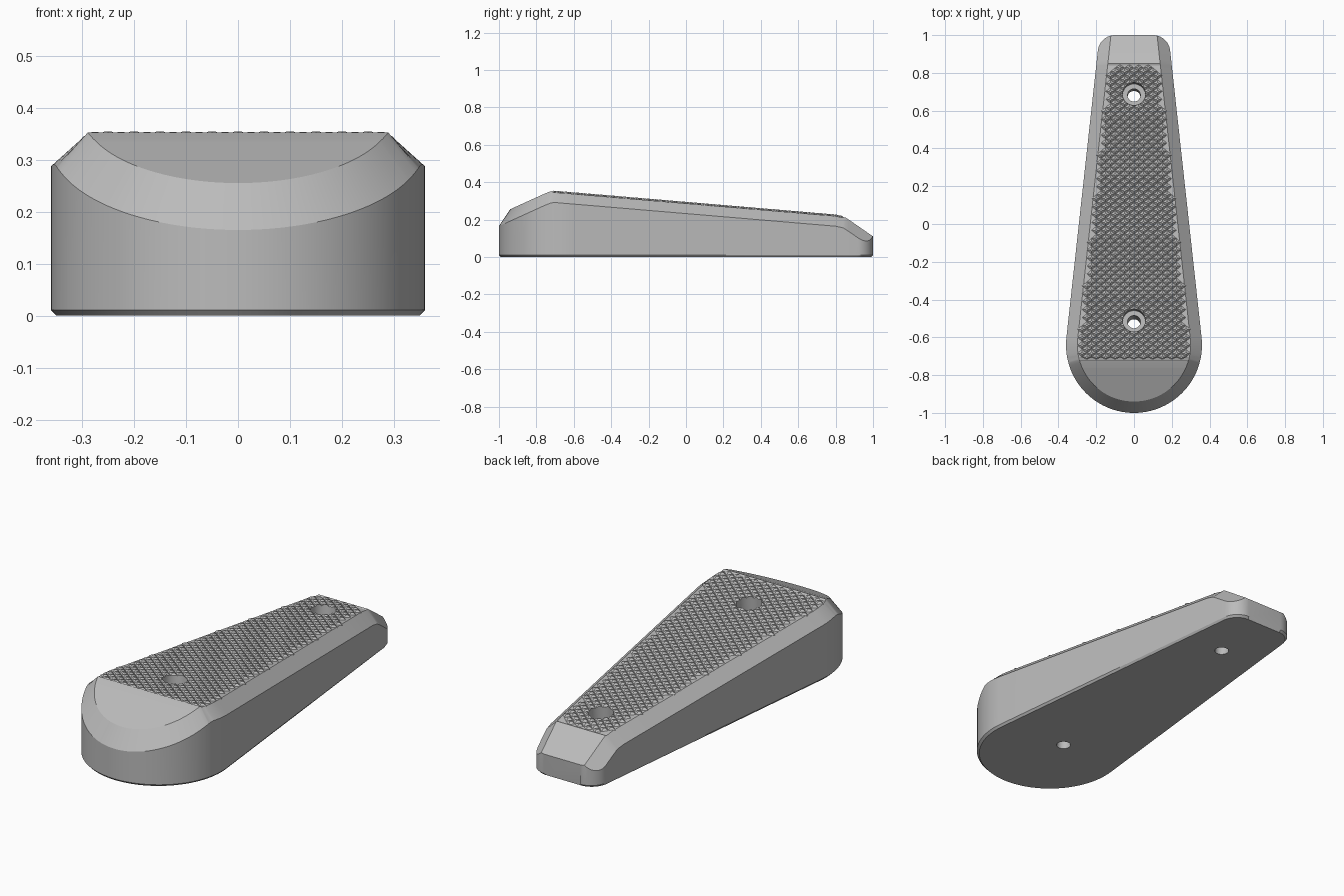
import bpy, bmesh, math

if "Cube" in bpy.data.objects:
    bpy.data.objects.remove(bpy.data.objects["Cube"], do_unlink=True)

CENTRE, RADIUS, INSET, DROP = -0.64, 0.36, 0.06, 0.063
TAPER = math.asin(0.109)
CORNER = 0.08
KNURL_START, KNURL_END, KNURL_DEPTH = -0.72, 0.85, 0.009
PROFILE = [(-1, .228), (-.76, .337), (-.735, .347), (-.715, .3545), (-.69, .3535),
           (.80, .2277), (.84, .219), (.87, .2), (1, .11)]

grey = bpy.data.materials.new("mid grey")
grey.use_nodes = True
grey.diffuse_color = (0.5, 0.5, 0.5, 1)
grey.node_tree.nodes["Principled BSDF"].inputs["Base Color"].default_value = (0.5, 0.5, 0.5, 1)


def clamp(v):
    return max(0.0, min(1.0, v))


def top(y):
    """Height of the upper surface along the length."""
    for (y0, z0), (y1, z1) in zip(PROFILE, PROFILE[1:]):
        if y <= y1:
            return z0 + (z1 - z0) * (y - y0) / (y1 - y0)
    return PROFILE[-1][1]


def recess(y):
    """Shallow bed that the grip studs stand in."""
    return KNURL_DEPTH * clamp((y - KNURL_START) / .01) * clamp((KNURL_END - y) / .01)


def side(y):
    """Half width along the tapering sides."""
    return (RADIUS - (y - CENTRE) * math.sin(TAPER)) / math.cos(TAPER)


def inner(y):
    """Half width of the top face inside the chamfer."""
    r = RADIUS - INSET
    if y < CENTRE + r * math.sin(TAPER):
        return math.sqrt(max(0, r * r - (y - CENTRE) ** 2))
    return side(y) - INSET / math.cos(TAPER)


def make_object(name, bm):
    bmesh.ops.recalc_face_normals(bm, faces=bm.faces)
    mesh = bpy.data.meshes.new(name)
    bm.to_mesh(mesh)
    bm.free()
    ob = bpy.data.objects.new(name, mesh)
    bpy.context.collection.objects.link(ob)
    mesh.materials.append(grey)
    return ob


# Rows of (outer x, outer y, inner x, inner y, chamfer drop) from front to back
rows = []
steps = 28
angles = [-math.pi / 2 + (math.pi / 2 + TAPER) * i / steps for i in range(steps + 1)]
angles += [math.asin((y - CENTRE) / (RADIUS - INSET))
           for y in (-.76, -.735, KNURL_START, KNURL_START + .01, -.69)]
for a in sorted(angles):
    c, s = math.cos(a), math.sin(a)
    r = RADIUS - INSET
    rows.append((RADIUS * c, CENTRE + RADIUS * s, r * c, CENTRE + r * s, DROP))
lengths = [-.3, 0, .3, .6, .80, .84, .85, .87]
lengths += [1 - CORNER + CORNER * math.sin(math.pi / 2 * i / 10) for i in range(11)]
for y in lengths:
    t = clamp((y - 1 + CORNER) / CORNER)
    cut = CORNER * (1 - math.sqrt(1 - t * t))
    x = side(y) - cut
    rows.append((x, y, min(x, inner(y)), y, DROP * (1 - clamp(cut / INSET))))

# Body: one closed cross-section per row, bridged along the length
bm = bmesh.new()
loops = []
for px, py, qx, qy, drop in rows:
    half = [(px * .972, py * .99, 0), (px, py, .011),
            (px, py, top(py) - drop), (qx, qy, top(qy) - recess(qy))]
    loop = half + [(-x, y, z) for x, y, z in reversed(half)]
    loops.append([bm.verts.new(co) for co in loop])
for a, b in zip(loops, loops[1:]):
    for i in range(8):
        j = (i + 1) % 8
        bm.faces.new((a[i], a[j], b[j], b[i]))
bm.faces.new(loops[-1])
bmesh.ops.remove_doubles(bm, verts=bm.verts, dist=1e-5)
body = make_object("tapered_body", bm)

# Grip: staggered diamond studs with small flat lands
bm = bmesh.new()
W, H, LAND = 0.025, 0.021, 0.32
row = 0
y = KNURL_START + H * .7
while y < KNURL_END - H * .4:
    for k in range(-7, 8):
        x = (2 * k + row % 2) * W
        if abs(x) > inner(y) - .016:
            continue
        rings = []
        for scale, lift in ((1, -KNURL_DEPTH - .002), (.98, -KNURL_DEPTH), (LAND, 0)):
            ring = []
            for dx, dy in ((W, 0), (0, H), (-W, 0), (0, -H)):
                vy = y + dy * scale * .98
                ring.append(bm.verts.new((x + dx * scale * .98, vy, top(vy) + lift)))
            rings.append(ring)
        bm.faces.new(rings[0])
        bm.faces.new(rings[-1])
        for a, b in zip(rings, rings[1:]):
            for i in range(4):
                j = (i + 1) % 4
                bm.faces.new((a[i], a[j], b[j], b[i]))
    y += H
    row += 1
grip = make_object("diamond_grip", bm)


def cut(target, cutter):
    mod = target.modifiers.new("hole", "BOOLEAN")
    mod.operation = "DIFFERENCE"
    mod.solver = "EXACT"
    mod.object = cutter
    bpy.ops.object.select_all(action="DESELECT")
    target.select_set(True)
    bpy.context.view_layer.objects.active = target
    bpy.ops.object.modifier_apply(modifier=mod.name)


# Screw holes: counterbore and through hole, square to the sloping top
for y in (.69, -.51):
    for radius, depth in ((.06, .2), (.034, 1.2)):
        bpy.ops.mesh.primitive_cylinder_add(vertices=40, radius=radius, depth=depth,
                                            location=(0, y, top(y)),
                                            rotation=(-math.atan(.0844), 0, 0))
        cutter = bpy.context.object
        cutter.name = "hole_cutter"
        cutter.hide_render = True
        cutter.data.materials.append(grey)
        cut(body, cutter)
        if radius > .05:
            cut(grip, cutter)
        bpy.data.objects.remove(cutter, do_unlink=True)

# Smooth rounded walls, keep chamfer edges crisp
bpy.ops.object.select_all(action="DESELECT")
body.select_set(True)
bpy.context.view_layer.objects.active = body
bpy.ops.object.shade_smooth_by_angle(angle=math.radians(25))
